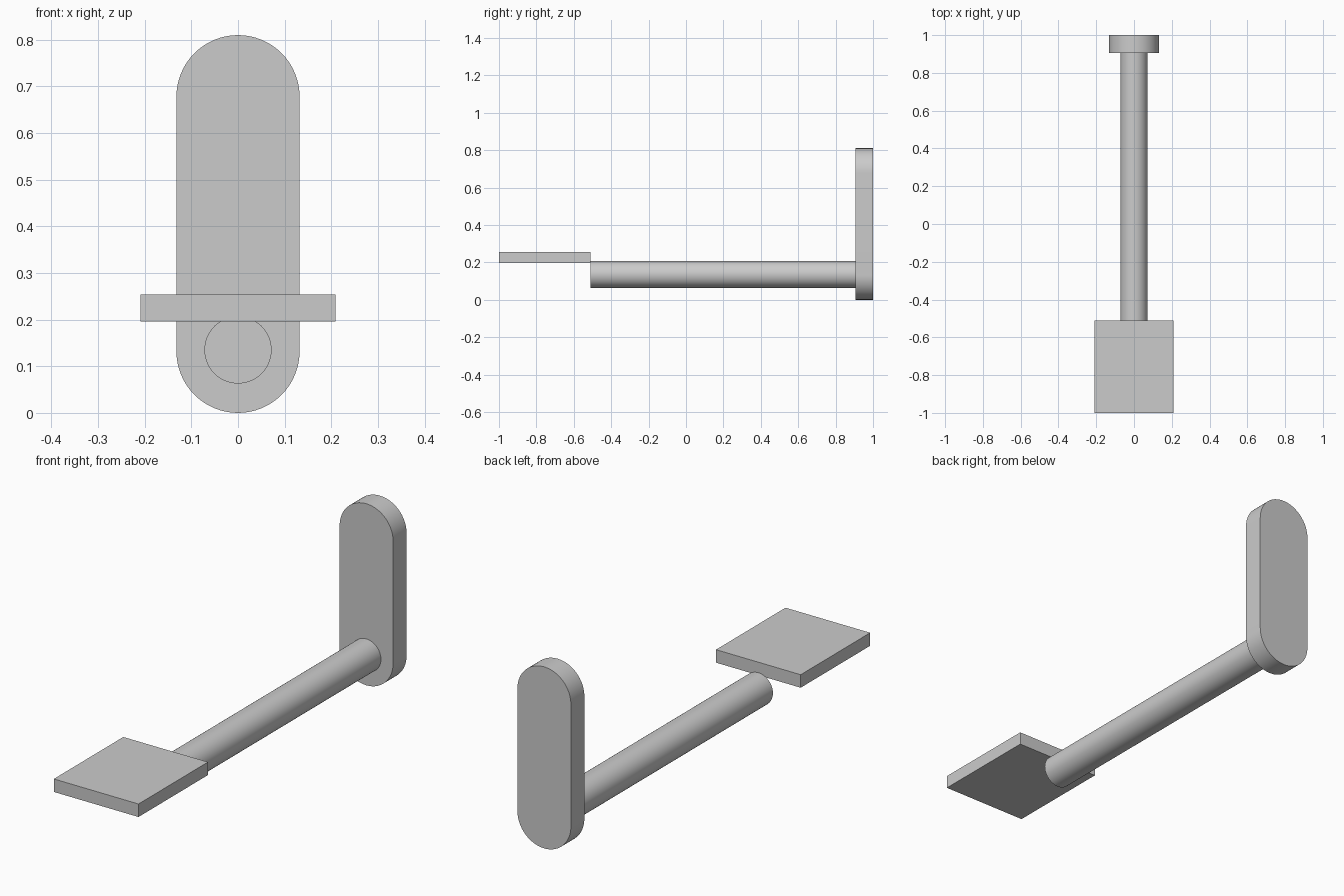
import bpy, bmesh, math

if "Cube" in bpy.data.objects:
    bpy.data.objects.remove(bpy.data.objects["Cube"])


def finish(name, bm):
    bmesh.ops.recalc_face_normals(bm, faces=bm.faces)
    mesh = bpy.data.meshes.new(name)
    bm.to_mesh(mesh)
    bm.free()
    obj = bpy.data.objects.new(name, mesh)
    bpy.context.collection.objects.link(obj)
    bpy.context.view_layer.objects.active = obj
    obj.select_set(True)
    bpy.ops.object.shade_smooth_by_angle(angle=math.radians(30))
    obj.select_set(False)
    return obj


def extrude_y(name, profile, y0, y1):
    """Solid from an x/z outline running from y0 to y1."""
    bm = bmesh.new()
    face = bm.faces.new([bm.verts.new((x, y0, z)) for x, z in profile])
    result = bmesh.ops.extrude_face_region(bm, geom=[face], use_keep_orig=True)
    verts = [v for v in result["geom"] if isinstance(v, bmesh.types.BMVert)]
    bmesh.ops.translate(bm, verts=verts, vec=(0, y1 - y0, 0))
    return finish(name, bm)


def arc(radius, cz, start, end, steps):
    angles = [math.radians(start + (end - start) * i / steps) for i in range(steps + 1)]
    return [(radius * math.cos(a), cz + radius * math.sin(a)) for a in angles]


# Rounded upright plate at the back
R, HEIGHT = 0.132, 0.81
outline = arc(R, HEIGHT - R, 0, 180, 32) + arc(R, R, 180, 360, 32)
extrude_y("back_plate", outline, 0.905, 1.0)

# Round rod running forward
extrude_y("rod", arc(0.072, 0.135, 0, 360, 48)[:-1], -0.51, 0.905)

# Flat pad at the front, resting over the rod end
W = 0.209
extrude_y("front_pad", [(-W, 0.196), (W, 0.196), (W, 0.254), (-W, 0.254)], -1.0, -0.51)
